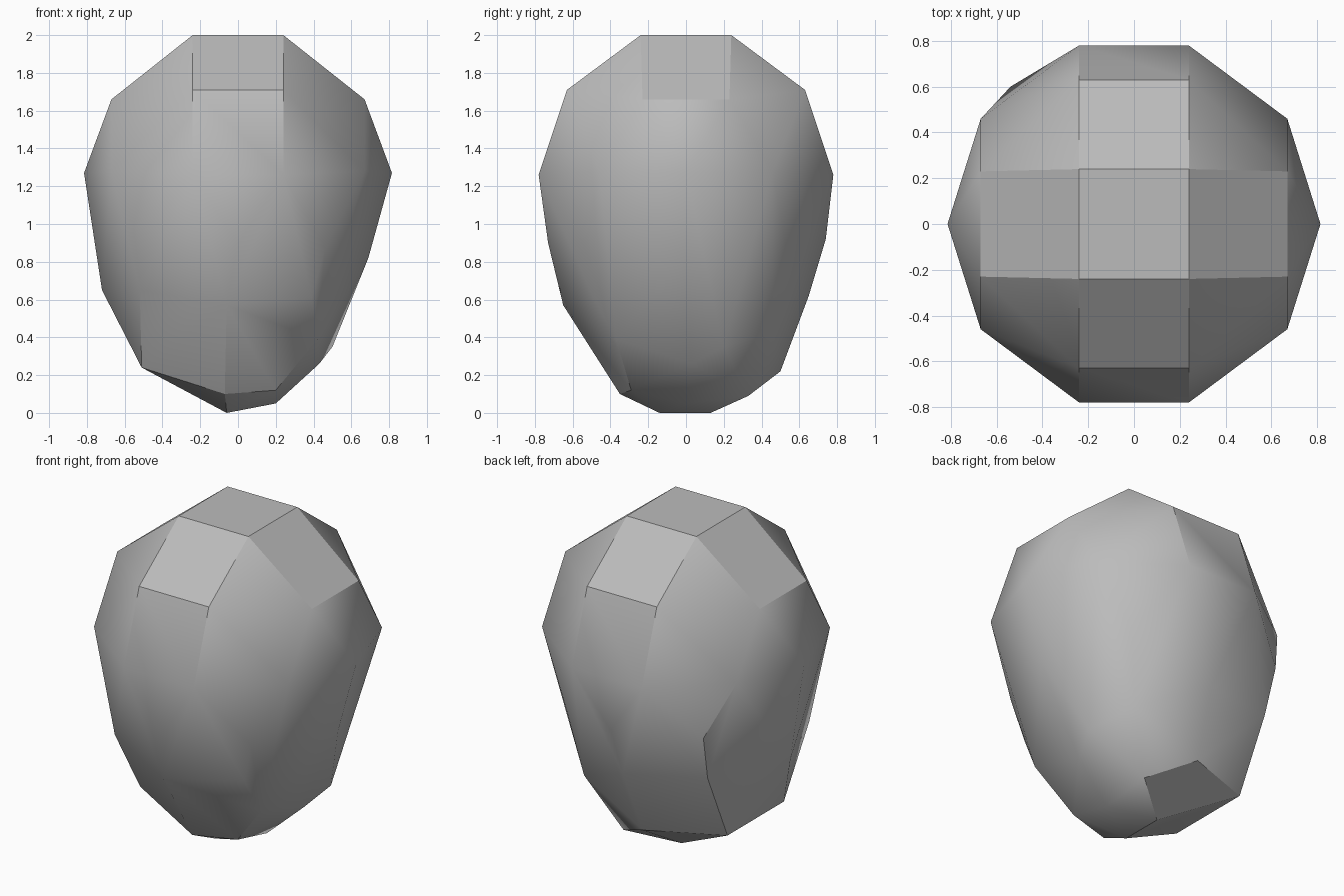
import bpy, bmesh, math

cube = bpy.data.objects.get("Cube")
if cube:
    bpy.data.objects.remove(cube)

# One stone-grey colour
grey = bpy.data.materials.new("stone_grey")
colour = (0.5, 0.5, 0.5, 1)
grey.use_nodes = True
grey.diffuse_color = colour
grey.node_tree.nodes["Principled BSDF"].inputs["Base Color"].default_value = colour

# Regular dome: one quarter, mirrored in x and y
quarter = [(0.24, 0.24, 2.0), (0.24, 0.63, 1.71), (0.24, 0.78, 1.26),
           (0.67, 0.23, 1.66), (0.67, 0.46, 1.28), (0.815, 0.0, 1.27)]
dome = {(sx * x, sy * y, z) for x, y, z in quarter for sx in (-1, 1) for sy in (-1, 1)}

# Irregular lower half: corner points, level by level
lower = [
    # upper waist
    (0, -0.73, 0.90), (0.46, -0.53, 0.87), (0.69, 0, 0.82), (0.46, 0.53, 0.87),
    (0, 0.74, 0.92), (-0.54, 0.60, 0.96), (-0.76, 0, 0.96), (-0.54, -0.53, 0.96),
    # lower waist
    (-0.06, -0.65, 0.57), (0.39, -0.49, 0.61), (0.42, 0.47, 0.61),
    (-0.02, 0.65, 0.62), (-0.52, 0.53, 0.68), (-0.72, 0, 0.65), (-0.52, -0.47, 0.65),
    # taper
    (0.42, -0.37, 0.39), (0.50, 0.20, 0.35), (0.38, 0.46, 0.43), (-0.05, 0.50, 0.22),
    (-0.51, 0.32, 0.24), (-0.51, -0.235, 0.24), (0.43, 0.03, 0.26),
    # base
    (-0.07, -0.35, 0.10), (0.20, -0.29, 0.12), (0.20, 0, 0.05), (0.20, 0.33, 0.09),
    (-0.06, -0.14, 0), (-0.06, 0.13, 0),
]

# Wrap the corners in one faceted skin
bm = bmesh.new()
for p in sorted(dome) + lower:
    bm.verts.new(p)
hull = bmesh.ops.convex_hull(bm, input=bm.verts)
unused = [v for v in bm.verts if not v.link_faces]
bmesh.ops.delete(bm, geom=unused, context='VERTS')
bmesh.ops.dissolve_limit(bm, angle_limit=math.radians(1), verts=bm.verts, edges=bm.edges)
bmesh.ops.recalc_face_normals(bm, faces=bm.faces)

mesh = bpy.data.meshes.new("boulder")
bm.to_mesh(mesh)
bm.free()
mesh.materials.append(grey)
boulder = bpy.data.objects.new("boulder", mesh)
bpy.context.collection.objects.link(boulder)

# Soft shading with crisp ridges
bpy.ops.object.select_all(action='DESELECT')
boulder.select_set(True)
bpy.context.view_layer.objects.active = boulder
bpy.ops.object.shade_smooth_by_angle(angle=math.radians(30))
